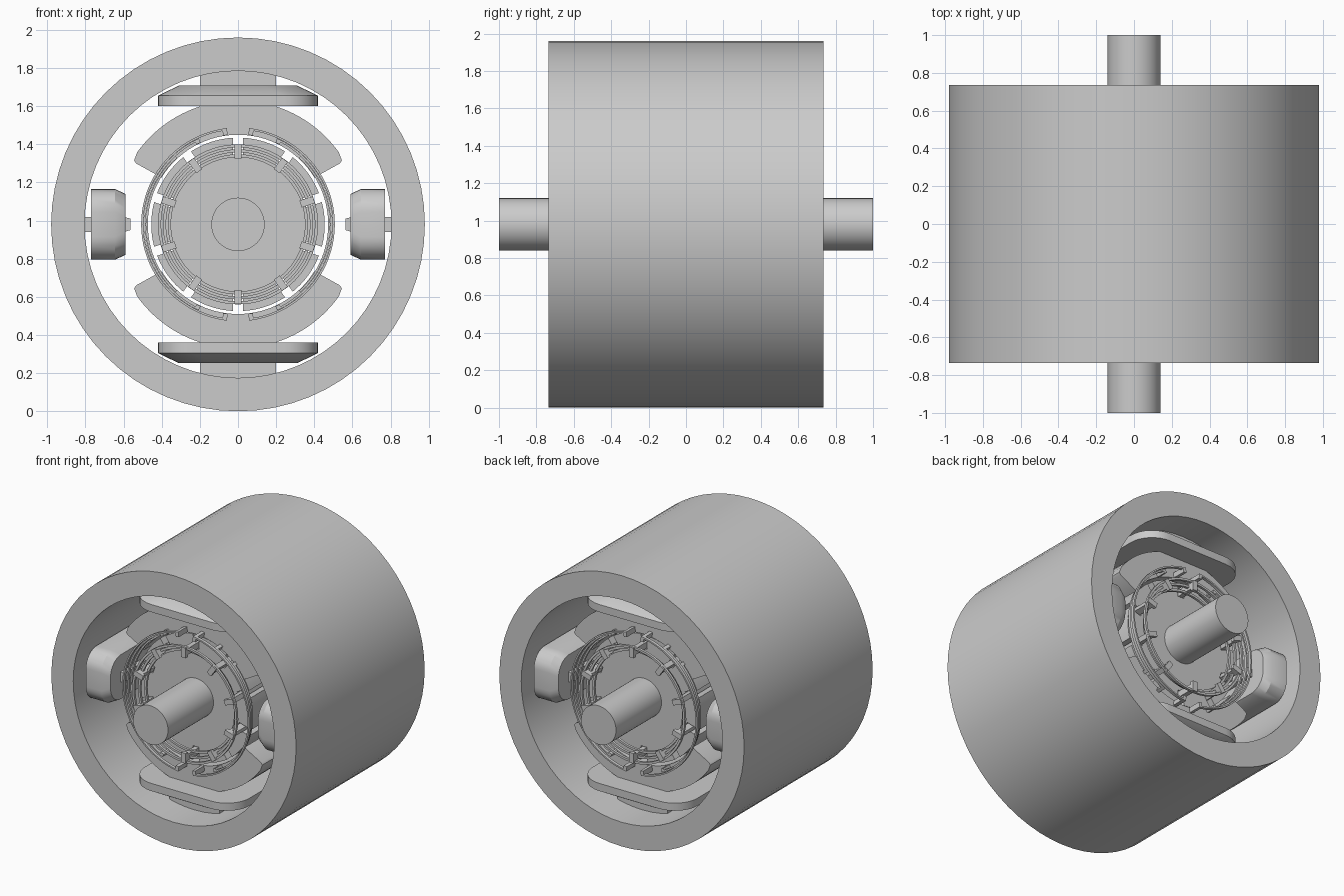
import bpy, bmesh
from math import sin, cos, pi, radians

if "Cube" in bpy.data.objects:
    bpy.data.objects.remove(bpy.data.objects["Cube"], do_unlink=True)

AXIS_Z = 0.98
CORE = 0.5      # half length of the poles


def loft(name, sections, cyclic=False, smooth=True):
    """Skin a list of equal-length 3D loops into one solid."""
    bm = bmesh.new()
    loops = [[bm.verts.new(p) for p in s] for s in sections]
    pairs = list(zip(loops, loops[1:]))
    if cyclic:
        pairs.append((loops[-1], loops[0]))
    else:
        bm.faces.new(loops[0])
        bm.faces.new(loops[-1])
    for a, b in pairs:
        for i in range(len(a)):
            j = (i + 1) % len(a)
            bm.faces.new((a[i], a[j], b[j], b[i]))
    bmesh.ops.recalc_face_normals(bm, faces=bm.faces)
    mesh = bpy.data.meshes.new(name)
    bm.to_mesh(mesh)
    bm.free()
    obj = bpy.data.objects.new(name, mesh)
    bpy.context.collection.objects.link(obj)
    if smooth:
        bpy.ops.object.select_all(action='DESELECT')
        obj.select_set(True)
        bpy.context.view_layer.objects.active = obj
        bpy.ops.object.shade_smooth_by_angle(angle=radians(30))
    return obj


def place(u, h, y, turn):
    """Sideways u and radial h, turned about the motor axis."""
    return (u * cos(turn) + h * sin(turn), y, AXIS_Z - u * sin(turn) + h * cos(turn))


def prism(name, outline, y0, y1, turn=0):
    return loft(name, [[place(u, h, y, turn) for u, h in outline] for y in (y0, y1)])


def arc(r, a0, a1, n):
    return [(r * sin(a0 + (a1 - a0) * i / n), r * cos(a0 + (a1 - a0) * i / n))
            for i in range(n + 1)]


def swept_band(name, r0, r1, y0, y1, a0=0, a1=2 * pi, n=48):
    """Rectangular section swept round the motor axis."""
    full = abs(a1 - a0 - 2 * pi) < 1e-5
    sections = []
    for i in range(n if full else n + 1):
        t = a0 + (a1 - a0) * i / n
        sections.append([place(0, r, y, t)
                         for r, y in ((r0, y0), (r1, y0), (r1, y1), (r0, y1))])
    return loft(name, sections, full)


def box(name, half_u, h0, h1, y0, y1, turn):
    prism(name, [(-half_u, h0), (half_u, h0), (half_u, h1), (-half_u, h1)], y0, y1, turn)


def coil(name, layers, radius, turn):
    """Rounded rectangle coil stacked along the pole: (height, half width, half length)."""
    sections = []
    for h, w, l in layers:
        loop = []
        for q, (sx, sy) in enumerate(((1, 1), (-1, 1), (-1, -1), (1, -1))):
            for i in range(9):
                t = q * pi / 2 + i * pi / 16
                u = sx * (w - radius) + radius * cos(t)
                y = sy * (l - radius) + radius * sin(t)
                loop.append(place(u, h, y, turn))
        sections.append(loop)
    loft(name, sections)


# Housing and shaft
swept_band("housing", 0.805, 0.98, -0.735, 0.735, n=64)
prism("shaft", arc(0.14, 0, 2 * pi, 48)[:-1], -1, 1)

# Main poles with curved shoes and field coils
tip = radians(54.5)
neck = radians(18)
pole_profile = ([(0.2, 0.81)] + arc(0.65, neck, tip, 12) + [(0.545, 0.335), (0.535, 0.32)]
                + arc(0.47, radians(58.5), -radians(58.5), 32)
                + [(-0.535, 0.32), (-0.545, 0.335)] + arc(0.65, -tip, -neck, 12)
                + [(-0.2, 0.81)])
for side, turn in (("upper", 0), ("lower", pi)):
    prism(side + "_pole", pole_profile, -CORE, CORE, turn)
    coil(side + "_field_coil",
         [(0.62, 0.42, 0.65), (0.675, 0.42, 0.65), (0.728, 0.31, 0.56)], 0.18, turn)

# Narrow side poles with their coils
for side, turn in (("left", pi / 2), ("right", -pi / 2)):
    prism(side + "_interpole",
          [(-0.04, 0.81), (-0.04, 0.6), (-0.03, 0.565),
           (0.03, 0.565), (0.04, 0.6), (0.04, 0.81)], -CORE, CORE, turn)
    coil(side + "_interpole_coil",
         [(0.59, 0.16, 0.615), (0.645, 0.185, 0.64), (0.77, 0.185, 0.64)], 0.12, turn)

# Slotted rotor core
SLOTS = 10
pitch = 2 * pi / SLOTS
rotor_profile = []
for k in range(SLOTS):
    a = k * pitch
    outer, inner = 0.025 / 0.455, 0.025 / 0.355
    rotor_profile += arc(0.455, a + outer, a + pitch - outer, 8)
    rotor_profile += arc(0.355, a + pitch - inner, a + pitch + inner, 2)
prism("rotor_core", rotor_profile, -0.48, 0.48)

# Rotor winding bars and end hooks
for k in range(SLOTS):
    box("rotor_bar", 0.017, 0.36, 0.405, -0.6, 0.6, k * pitch)
    for s in (-1, 1):
        box("rotor_hook", 0.019, 0.345, 0.418, s * 0.6, s * 0.625, k * pitch)

# End rings and compensating loops at both ends
for s in (-1, 1):
    for i in range(3):
        r = 0.352 + 0.026 * i
        y = 0.53 + 0.033 * i
        swept_band("rotor_end_ring", r, r + 0.016, s * y, s * (y + 0.018))
        start = radians(8 + 18 * i)
        r = 0.497 - 0.012 * i
        y = 0.6 - 0.03 * i
        for base in (0, pi):
            swept_band("compensating_arc", r, r + 0.011, s * y, s * (y - 0.022),
                       base + start, base + pi - start, 40)
            for t in (base + start, base + pi - start):
                box("compensating_hook", 0.012, 0.472, r + 0.011,
                    s * (CORE - 0.05), s * y, t)
